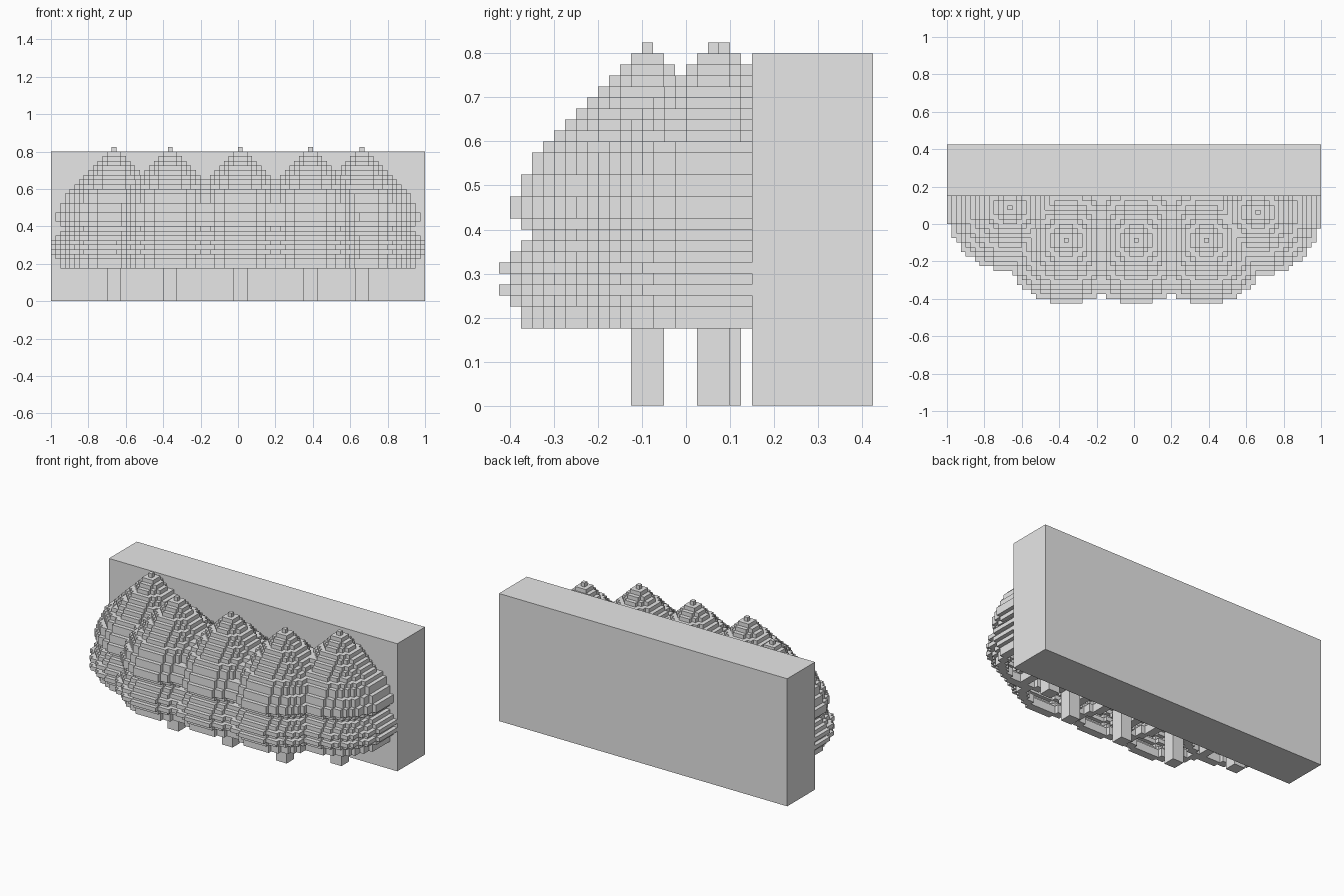
import bpy
import bmesh
from mathutils import Vector

cube = bpy.data.objects.get("Cube")
if cube:
    bpy.data.objects.remove(cube)

V = 0.025           # voxel size
BASE = 7            # voxel level where the foliage starts
WALL = 6            # voxel row where the backing block begins
LAYERS = [11, 11, 12, 13, 12, 13, 12, 11, 10, 11, 12, 12, 11, 11, 10, 10] + list(range(9, -1, -1))
# centre voxel of each tree
TREES = {"left_outer": (26, 2), "left_inner": (15, -4), "middle": (0, -4),
         "right_inner": (-15, -4), "right_outer": (-27, 3)}

grey = bpy.data.materials.new("plain grey")
grey.use_nodes = True
grey.diffuse_color = (0.8, 0.8, 0.8, 1)
grey.node_tree.nodes["Principled BSDF"].inputs["Base Color"].default_value = (0.8, 0.8, 0.8, 1)


def finish(name, bm):
    mesh = bpy.data.meshes.new(name)
    bm.to_mesh(mesh)
    bm.free()
    mesh.materials.append(grey)
    obj = bpy.data.objects.new(name, mesh)
    bpy.context.collection.objects.link(obj)


def box(name, low, high):
    low, high = Vector(low), Vector(high)
    bm = bmesh.new()
    bmesh.ops.create_cube(bm, size=1)
    for v in bm.verts:
        v.co = (low + high) / 2 + v.co * (high - low)
    finish(name, bm)


def crown_cells(cx, cy):
    """Hollow stepped shell made of one ring per layer."""
    cells = set()
    for k, n in enumerate(LAYERS):
        for i in range(-n, n + 1):
            for j in range(-n, n + 1):
                d = (i * i + j * j) ** 0.5
                if n - 1.5 < d <= n + 0.5 and cy + j < WALL:
                    cells.add((cx + i, cy + j, BASE + k))
    return cells


def skin(name, cells, occupied):
    """Quads on every cell side that is not covered by another cell."""
    bm = bmesh.new()
    verts = {}

    def vert(p):
        if p not in verts:
            verts[p] = bm.verts.new(Vector(p) * V)
        return verts[p]

    for c in sorted(cells):
        for axis in range(3):
            u, w = (axis + 1) % 3, (axis + 2) % 3
            for side in (0, 1):
                near = list(c)
                near[axis] += 2 * side - 1
                if tuple(near) in occupied:
                    continue
                ring = []
                for a, b in ((0, 0), (1, 0), (1, 1), (0, 1)):
                    p = list(c)
                    p[axis] += side
                    p[u] += a
                    p[w] += b
                    ring.append(vert(tuple(p)))
                bm.faces.new(ring if side else ring[::-1])
    finish(name, bm)


# Backing block
box("back_block", (-1, WALL * V, 0), (1, 0.425, 0.8))

# Tree crowns and trunks
crowns = {name: crown_cells(*pos) for name, pos in TREES.items()}
occupied = set().union(*crowns.values())
claimed = set()
for name, (cx, cy) in TREES.items():
    skin(name + "_crown", crowns[name] - claimed, occupied)
    claimed |= crowns[name]
    box(name + "_trunk", ((cx - 1) * V, (cy - 1) * V, 0),
        ((cx + 2) * V, (cy + 2) * V, (BASE + 1) * V))
